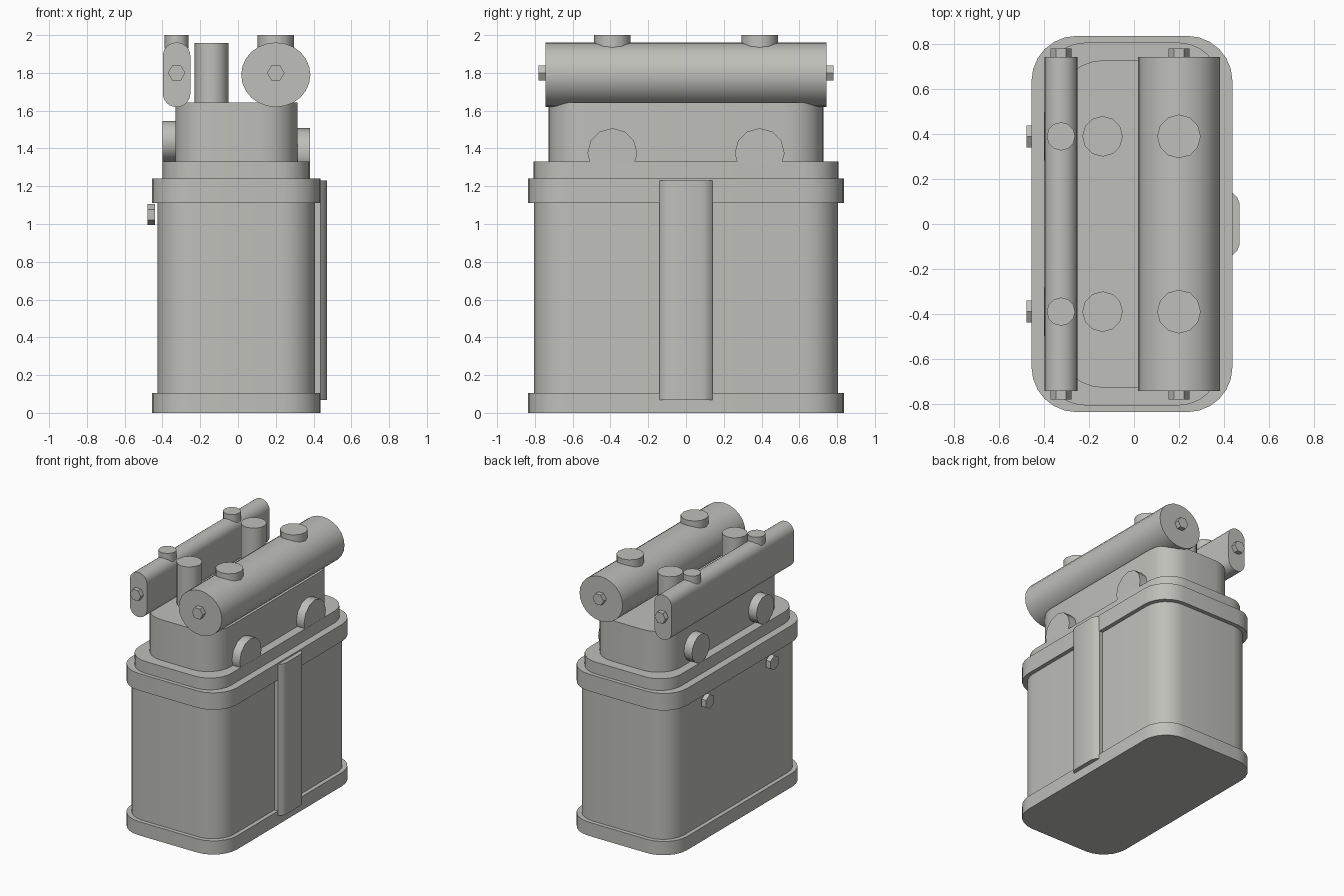
import bpy, bmesh, math

if "Cube" in bpy.data.objects:
    bpy.data.objects.remove(bpy.data.objects["Cube"])

grey = bpy.data.materials.new("light_grey")
grey.diffuse_color = (0.52, 0.52, 0.49, 1)
grey.use_nodes = True
grey.node_tree.nodes["Principled BSDF"].inputs["Base Color"].default_value = grey.diffuse_color

PLACE = {
    "x": lambda u, v, t: (t, u, v),
    "y": lambda u, v, t: (u, t, v),
    "z": lambda u, v, t: (u, v, t),
}


def prism(name, pts, axis, a, b):
    """Extrude a 2D outline along an axis from a to b."""
    bm = bmesh.new()
    rings = [[bm.verts.new(PLACE[axis](u, v, t)) for u, v in pts] for t in (a, b)]
    n = len(pts)
    for r in rings:
        bm.faces.new(r)
    for i in range(n):
        j = (i + 1) % n
        bm.faces.new((rings[0][i], rings[0][j], rings[1][j], rings[1][i]))
    bmesh.ops.recalc_face_normals(bm, faces=bm.faces)
    me = bpy.data.meshes.new(name)
    bm.to_mesh(me)
    bm.free()
    me.materials.append(grey)
    ob = bpy.data.objects.new(name, me)
    bpy.context.collection.objects.link(ob)
    bpy.ops.object.select_all(action="DESELECT")
    ob.select_set(True)
    bpy.context.view_layer.objects.active = ob
    bpy.ops.object.shade_smooth_by_angle(angle=math.radians(38))
    return ob


def ellipse(cu, cv, ru, rv, n, turn=0.0):
    return [(cu + ru * math.cos(turn + 2 * math.pi * i / n),
             cv + rv * math.sin(turn + 2 * math.pi * i / n)) for i in range(n)]


def rounded(cu, cv, hu, hv, r, seg):
    pts = []
    for k, (su, sv) in enumerate(((1, 1), (-1, 1), (-1, -1), (1, -1))):
        for i in range(seg + 1):
            a = math.pi / 2 * (k + i / seg)
            pts.append((cu + su * (hu - r) + r * math.cos(a),
                        cv + sv * (hv - r) + r * math.sin(a)))
    return pts


# Case: stacked rounded blocks (half width, half depth, corner, bottom, top)
CX = -0.009
for name, hx, hy, r, z0, z1 in (
    ("base_rim", 0.447, 0.837, 0.20, 0.0, 0.105),
    ("main_body", 0.416, 0.806, 0.18, 0.08, 1.15),
    ("collar", 0.447, 0.837, 0.20, 1.11, 1.24),
    ("upper_step", 0.39, 0.807, 0.18, 1.2, 1.33),
    ("head_block", 0.323, 0.728, 0.19, 1.3, 1.642),
):
    prism(name, rounded(CX, 0, hx, hy, r, 6), "z", z0, z1)

# Vertical strip on the right side
strip = [(0.39, -0.14), (0.437, -0.14), (0.46, -0.118), (0.47, -0.09),
         (0.47, 0.09), (0.46, 0.118), (0.437, 0.14), (0.39, 0.14)]
prism("side_strip", strip, "z", 0.068, 1.23)

# Top tank and flat side tube
prism("large_tank", ellipse(0.2, 1.79, 0.183, 0.171, 24), "y", -0.743, 0.743)
prism("flat_tube", rounded(-0.325, 1.79, 0.073, 0.171, 0.072, 6), "y", -0.743, 0.743)

# Parts repeated front and back
for s, end in ((-1, "front"), (1, "back")):
    y = 0.39 * s
    for x, label in ((0.2, "tank"), (-0.325, "tube")):
        prism(f"{label}_bolt_{end}", ellipse(x, 1.8, 0.046, 0.046, 6), "y",
              0.73 * s, 0.78 * s)
    prism(f"tank_cap_{end}", ellipse(0.2, y, 0.097, 0.097, 12), "z", 1.92, 2.0)
    prism(f"tube_cap_{end}", ellipse(-0.325, y, 0.063, 0.063, 12), "z", 1.93, 2.0)
    prism(f"upright_pipe_{end}", ellipse(-0.14, y, 0.09, 0.09, 12), "z", 1.6, 1.958)
    prism(f"right_disc_{end}", ellipse(y, 1.375, 0.132, 0.132, 12), "x", 0.28, 0.38)
    prism(f"left_disc_{end}", ellipse(y, 1.438, 0.108, 0.108, 16), "x", -0.40, -0.31)
    prism(f"left_bolt_{end}", ellipse(y, 1.05, 0.056, 0.056, 6, math.pi / 2), "x",
          -0.478, -0.44)
